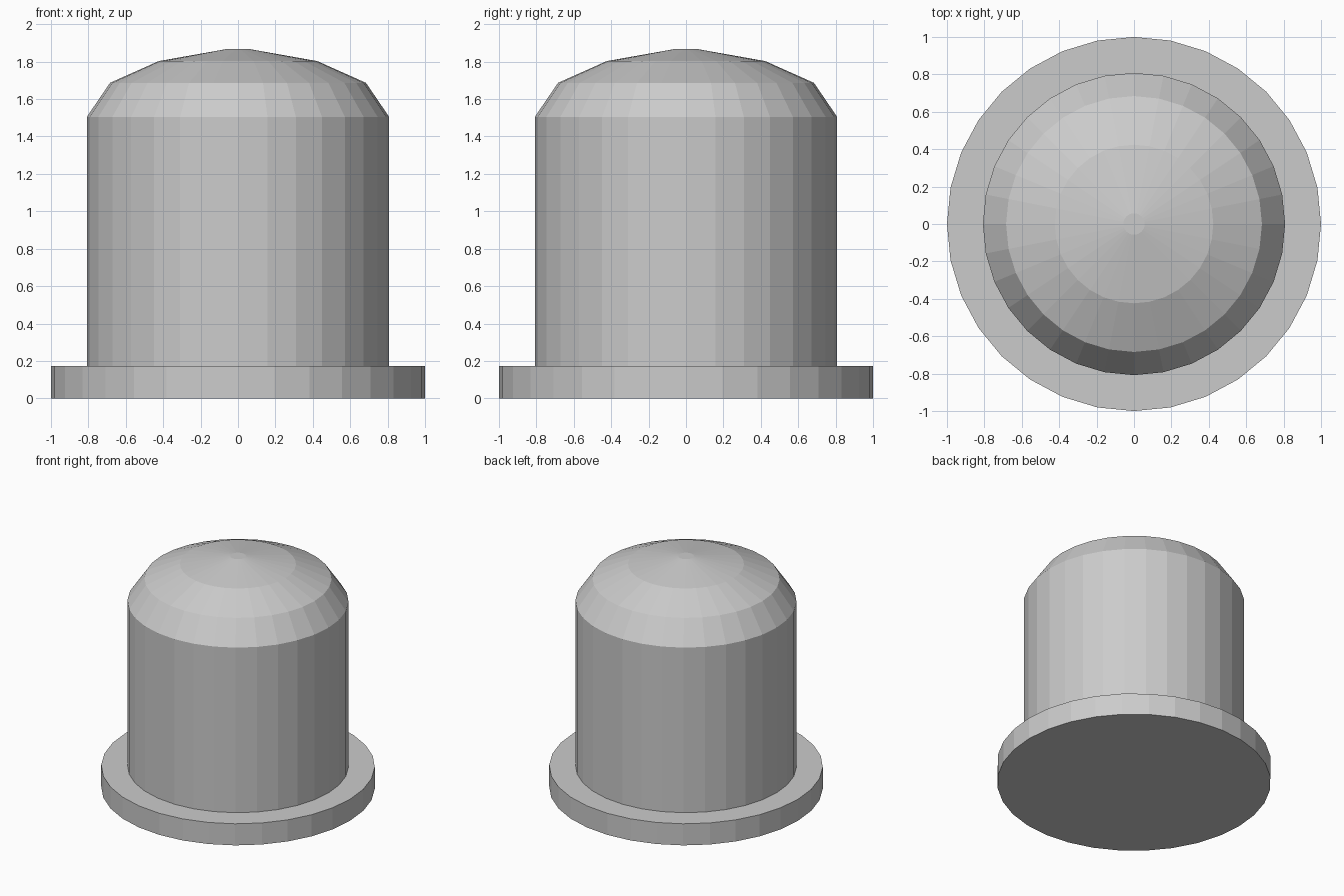
import bpy, bmesh
from math import cos, sin, pi

if "Cube" in bpy.data.objects:
    bpy.data.objects.remove(bpy.data.objects["Cube"])

SIDES = 32


def lathe(name, profile):
    """Revolve a (radius, z) profile into a closed flat-faced solid."""
    bm = bmesh.new()
    rings = [[bm.verts.new((r * cos(2 * pi * i / SIDES), r * sin(2 * pi * i / SIDES), z))
              for i in range(SIDES)] for r, z in profile]
    for low, high in zip(rings, rings[1:]):
        for i in range(SIDES):
            j = (i + 1) % SIDES
            bm.faces.new((low[i], low[j], high[j], high[i]))
    bm.faces.new(rings[0][::-1])
    bm.faces.new(rings[-1])
    mesh = bpy.data.meshes.new(name)
    bm.to_mesh(mesh)
    bm.free()
    obj = bpy.data.objects.new(name, mesh)
    bpy.context.collection.objects.link(obj)
    return obj


# Base flange, straight body and faceted dome in one continuous profile
lathe("domed_cap", [
    (1.0, 0.0), (1.0, 0.174),        # flange
    (0.808, 0.174), (0.808, 1.505),  # body
    (0.684, 1.687), (0.424, 1.803),  # dome
    (0.057, 1.868),                  # flat tip
])
